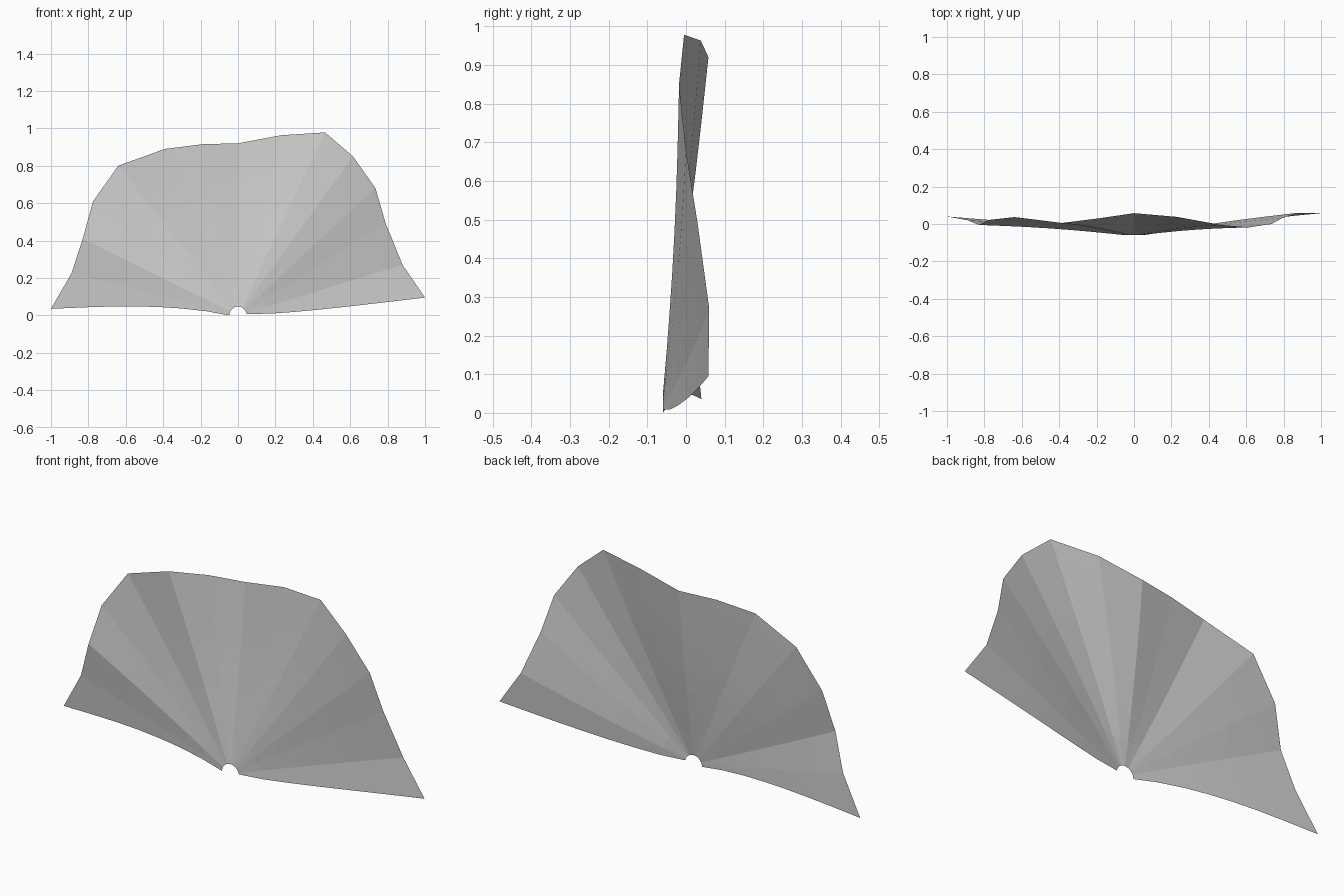
import bpy, bmesh, math

cube = bpy.data.objects.get("Cube")
if cube:
    bpy.data.objects.remove(cube, do_unlink=True)

grey = bpy.data.materials.new("plain grey")
grey.use_nodes = True
COLOUR = (0.6, 0.6, 0.6, 1)
grey.diffuse_color = COLOUR
grey.node_tree.nodes["Principled BSDF"].inputs["Base Color"].default_value = COLOUR

# Tips of the fan's folds along the outer rim, from -x to +x
RIM = [(-1, .04, .035), (-.89, .02, .225), (-.83, -.005, .41), (-.775, .022, .61),
       (-.64, .037, .80), (-.39, .005, .89), (-.19, .03, .915), (0, .058, .92),
       (.23, .038, .963), (.465, -.005, .978), (.615, -.018, .85), (.735, 0, .68),
       (.79, .03, .49), (.88, .06, .27), (1, .058, .095)]
RINGS = [0, .13, .27, .4, .53, .66, .79, .9, 1]
HUB_RADIUS, HUB_Y = .047, -.06


def edge_bend(t, right):
    """Gentle curve of the two free lower edges."""
    if right:
        return -.013 * math.sin(math.pi * t ** .6)
    return .031 * math.sin(math.pi * t ** .8)


# Pleated sheet: straight spokes from the hub arc out to the rim
bm = bmesh.new()
spokes = []
last = len(RIM) - 1
for i, (x, y, z) in enumerate(RIM):
    angle = math.atan2(z, x)
    hub = (HUB_RADIUS * math.cos(angle), HUB_Y, HUB_RADIUS * math.sin(angle))
    if i in (0, last):
        hub = (math.copysign(HUB_RADIUS, x), HUB_Y, .008 if i else 0)
    spoke = []
    for t in RINGS:
        px, py, pz = (a + (b - a) * t for a, b in zip(hub, (x, y, z)))
        py += .008 * math.sin(math.pi * t)
        if i in (0, last):
            pz += edge_bend(t, i == last)
        spoke.append(bm.verts.new((px, py, pz)))
    spokes.append(spoke)
for a, b in zip(spokes, spokes[1:]):
    for k in range(len(RINGS) - 1):
        bm.faces.new((a[k], a[k + 1], b[k + 1], b[k]))
bm.normal_update()
if sum(f.normal.y for f in bm.faces) > 0:
    bmesh.ops.reverse_faces(bm, faces=bm.faces[:])

mesh = bpy.data.meshes.new("fan_sheet")
bm.to_mesh(mesh)
bm.free()
mesh.materials.append(grey)
fan = bpy.data.objects.new("fan_sheet", mesh)
bpy.context.collection.objects.link(fan)
